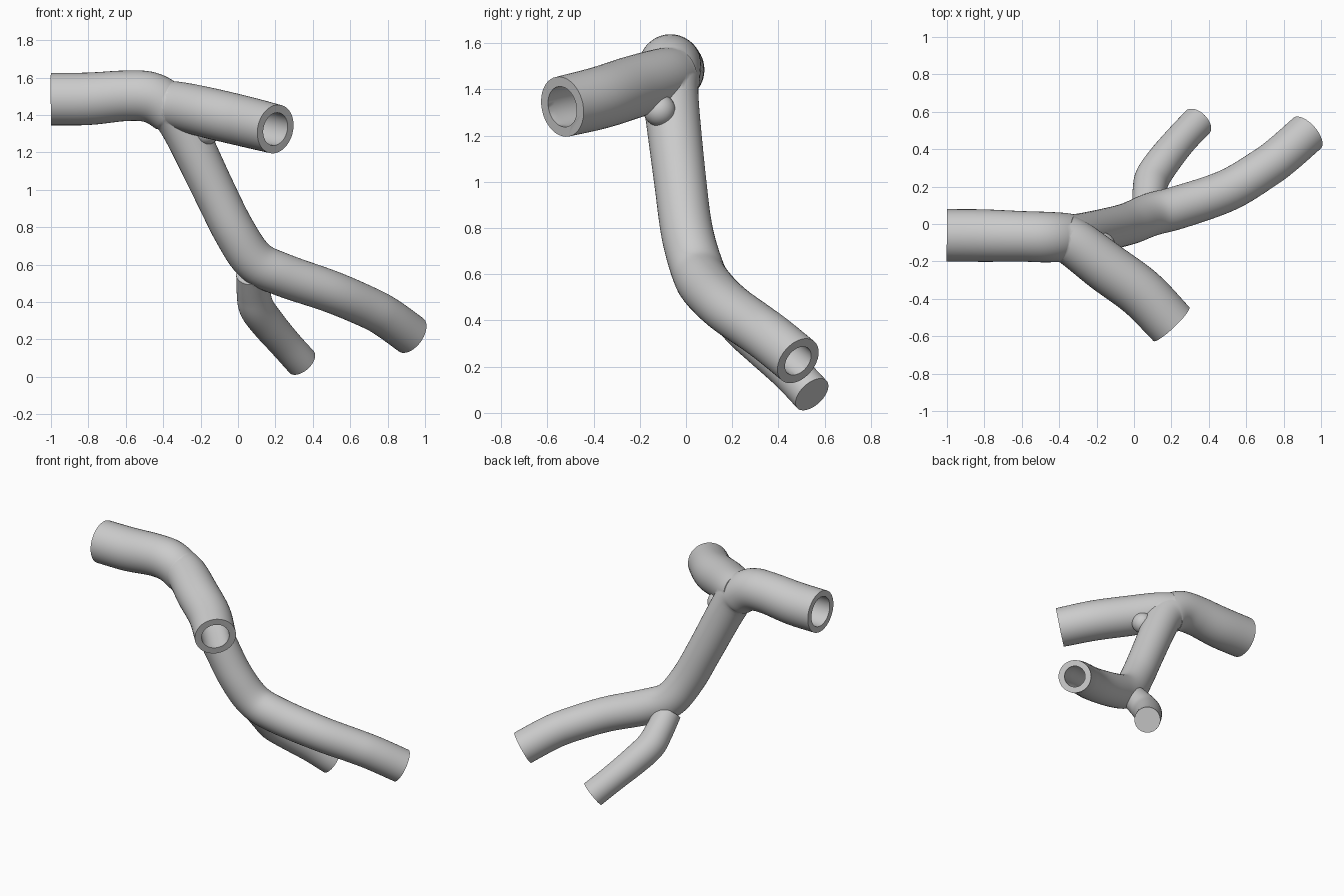
import bpy
import bmesh
from mathutils import Vector

if "Cube" in bpy.data.objects:
    bpy.data.objects.remove(bpy.data.objects["Cube"], do_unlink=True)

SIDES = 40
WALL = 0.04

grey = bpy.data.materials.new("plain grey")
grey.use_nodes = True
colour = (0.6, 0.6, 0.6, 1)
grey.diffuse_color = colour
grey.node_tree.nodes["Principled BSDF"].inputs["Base Color"].default_value = colour

# Centre lines: x, y, z, outer radius
trunk = [(-1, -.06, 1.485, .14), (-.8, -.062, 1.487, .14), (-.6, -.066, 1.503, .135),
         (-.47, -.07, 1.495, .135), (-.375, -.07, 1.44, .13), (-.3, -.065, 1.35, .12),
         (-.13, -.025, 1, .113), (-.02, .005, .78, .113), (.09, .05, .62, .115),
         (.24, .09, .545, .115), (.5, .18, .455, .112), (.7, .3, .37, .11),
         (.8, .375, .315, .11), (.925, .485, .225, .11)]
front_branch = [(-.39, -.06, 1.46, .125), (-.3, -.115, 1.445, .13), (-.15, -.23, 1.41, .135),
                (.04, -.37, 1.365, .135), (.2, -.535, 1.325, .132)]
lower_branch = [(.075, .09, .55, .085), (.083, .18, .45, .09), (.1, .25, .37, .094),
                (.16, .34, .285, .092), (.25, .45, .18, .087), (.34, .545, .08, .087)]


def smooth_path(points, steps=6):
    """Catmull-Rom curve through the points, radius included."""
    p = [Vector(q) for q in points]
    p = [2 * p[0] - p[1]] + p + [2 * p[-1] - p[-2]]
    path = []
    for a, b, c, d in zip(p, p[1:], p[2:], p[3:]):
        for i in range(steps):
            t = i / steps
            path.append(b + (c - a) * t / 2 + (2 * a - 5 * b + 4 * c - d) * t ** 2 / 2
                        + (3 * b - a - 3 * c + d) * t ** 3 / 2)
    return path + [p[-2]]


def make_object(name, bm):
    mesh = bpy.data.meshes.new(name)
    bmesh.ops.recalc_face_normals(bm, faces=bm.faces[:])
    bm.to_mesh(mesh)
    bm.free()
    mesh.materials.append(grey)
    obj = bpy.data.objects.new(name, mesh)
    bpy.context.collection.objects.link(obj)
    return obj


def tube(name, points, shrink=0.0, extend_start=False, extend_end=False):
    """Closed round sweep along a smooth path."""
    path = smooth_path(points)
    centres = [q.to_3d() for q in path]
    radii = [q[3] - shrink for q in path]
    if extend_start:
        centres.insert(0, centres[0] + (centres[0] - centres[1]).normalized() * .05)
        radii.insert(0, radii[0])
    if extend_end:
        centres.append(centres[-1] + (centres[-1] - centres[-2]).normalized() * .05)
        radii.append(radii[-1])
    bm = bmesh.new()
    rings = []
    last = len(centres) - 1
    side = Vector((0, 0, 1))
    for i, (c, r) in enumerate(zip(centres, radii)):
        along = (centres[min(i + 1, last)] - centres[max(i - 1, 0)]).normalized()
        side = (side - along * side.dot(along)).normalized()
        over = along.cross(side)
        ring = []
        for k in range(SIDES):
            turn = Vector((1, 0))
            turn.rotate(Matrix_2d(k))
            ring.append(bm.verts.new(c + (side * turn.x + over * turn.y) * r))
        rings.append(ring)
    for a, b in zip(rings, rings[1:]):
        for k in range(SIDES):
            n = (k + 1) % SIDES
            bm.faces.new((a[k], a[n], b[n], b[k]))
    bm.faces.new(rings[0])
    bm.faces.new(rings[-1])
    return make_object(name, bm)


def Matrix_2d(k):
    from mathutils import Matrix
    from math import tau
    return Matrix.Rotation(tau * k / SIDES, 2)


def combine(target, other, operation):
    """Apply a boolean and discard the helper."""
    mod = target.modifiers.new(operation, "BOOLEAN")
    mod.operation = operation
    mod.solver = "EXACT"
    mod.object = other
    bpy.context.view_layer.update()
    graph = bpy.context.evaluated_depsgraph_get()
    result = bpy.data.meshes.new_from_object(target.evaluated_get(graph))
    target.modifiers.clear()
    target.data = result
    bpy.data.objects.remove(other, do_unlink=True)


# Outer walls joined into one branching pipe
pipe = tube("branching_pipe", trunk)
combine(pipe, tube("front_branch", front_branch), "UNION")
combine(pipe, tube("lower_branch", lower_branch), "UNION")

# Small swelling in the fork under the front branch
bm = bmesh.new()
bmesh.ops.create_uvsphere(bm, u_segments=24, v_segments=16, radius=.07)
bmesh.ops.translate(bm, verts=bm.verts[:], vec=(-.17, -.115, 1.31))
combine(pipe, make_object("fork_swelling", bm), "UNION")

# Hollow channels, open at the four ends
combine(pipe, tube("trunk_channel", trunk, WALL, True, True), "DIFFERENCE")
combine(pipe, tube("front_channel", front_branch, WALL + .003, False, True), "DIFFERENCE")
combine(pipe, tube("lower_channel", lower_branch, WALL, False, True), "DIFFERENCE")

# Smooth walls with crisp rims
bpy.ops.object.select_all(action="DESELECT")
pipe.select_set(True)
bpy.context.view_layer.objects.active = pipe
bpy.ops.object.shade_smooth_by_angle(angle=.8)
